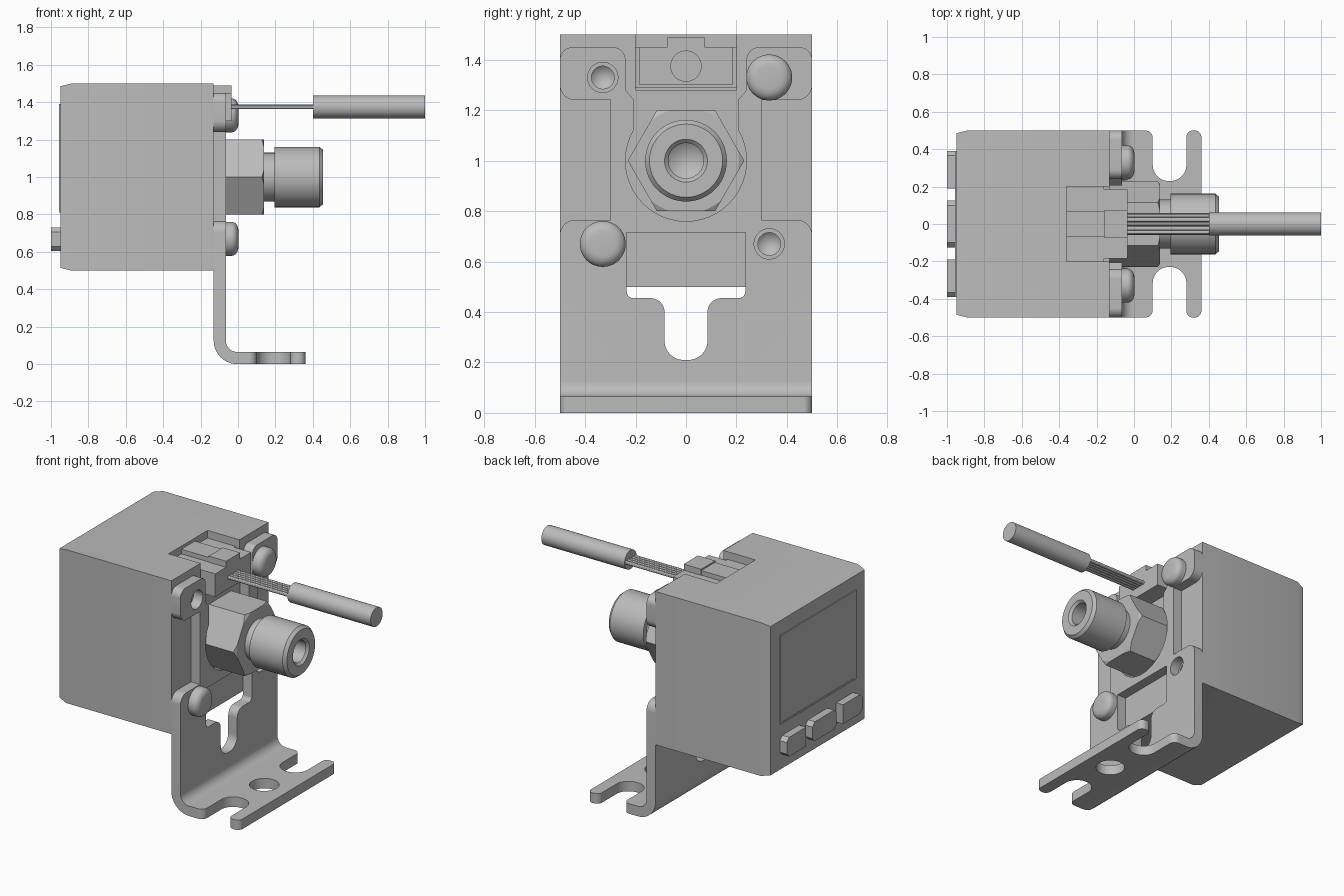
import bpy, bmesh, math
from mathutils import Vector

cube = bpy.data.objects.get("Cube")
if cube:
    bpy.data.objects.remove(cube, do_unlink=True)

grey = bpy.data.materials.new("plain_grey")
grey.use_nodes = True
grey.diffuse_color = (0.5, 0.5, 0.5, 1)
grey.node_tree.nodes["Principled BSDF"].inputs["Base Color"].default_value = (0.5, 0.5, 0.5, 1)


def finish(name, bm):
    bmesh.ops.remove_doubles(bm, verts=bm.verts, dist=1e-5)
    bmesh.ops.recalc_face_normals(bm, faces=bm.faces)
    mesh = bpy.data.meshes.new(name)
    bm.to_mesh(mesh)
    bm.free()
    mesh.materials.append(grey)
    ob = bpy.data.objects.new(name, mesh)
    bpy.context.collection.objects.link(ob)
    return ob


def rounded(corners, steps=8):
    """Corners are (u, v) or (u, v, radius)."""
    out = []
    for i, c in enumerate(corners):
        p = Vector(c[:2])
        if len(c) < 3:
            out.append(p)
            continue
        da = (Vector(corners[i - 1][:2]) - p).normalized()
        db = (Vector(corners[(i + 1) % len(corners)][:2]) - p).normalized()
        half = da.angle(db) / 2
        t = c[2] / math.tan(half)
        centre = p + (da + db).normalized() * c[2] / math.sin(half)
        va, vb = p + da * t - centre, p + db * t - centre
        for k in range(steps + 1):
            out.append(centre + va.lerp(vb, k / steps).normalized() * c[2])
    return out


def prism(name, axis, corners, lo, hi):
    """Extrude an outline along an axis."""
    place = {"X": lambda u, v, w: (w, u, v),
             "Y": lambda u, v, w: (u, w, v),
             "Z": lambda u, v, w: (u, v, w)}[axis]
    bm = bmesh.new()
    pts = rounded(corners)
    a, b = [[bm.verts.new(place(p.x, p.y, w)) for p in pts] for w in (lo, hi)]
    bm.faces.new(a)
    bm.faces.new(b)
    for i in range(len(pts)):
        bm.faces.new((a[i - 1], a[i], b[i], b[i - 1]))
    return finish(name, bm)


def box(name, x, y, z):
    return prism(name, "X", [(y[0], z[0]), (y[1], z[0]), (y[1], z[1]), (y[0], z[1])], *x)


def turn(name, profile, y=0, z=1, sides=48):
    """Lathe (x, radius) pairs about a line parallel to x."""
    bm = bmesh.new()
    rings = []
    for x, r in profile:
        ring = []
        for k in range(sides):
            a = math.tau * k / sides
            ring.append(bm.verts.new((x, y + r * math.cos(a), z + r * math.sin(a))))
        rings.append(ring)
    for a, b in zip(rings, rings[1:]):
        for i in range(sides):
            bm.faces.new((a[i - 1], a[i], b[i], b[i - 1]))
    for ring in (rings[0], rings[-1]):
        if (ring[0].co - ring[sides // 2].co).length > 1e-4:
            bm.faces.new(ring)
    return finish(name, bm)


def combine(ob, tool, op="DIFFERENCE"):
    mod = ob.modifiers.new("cut", "BOOLEAN")
    mod.operation, mod.object, mod.solver = op, tool, "EXACT"
    bpy.context.view_layer.update()
    dg = bpy.context.evaluated_depsgraph_get()
    mesh = bpy.data.meshes.new_from_object(ob.evaluated_get(dg))
    ob.modifiers.clear()
    ob.data = mesh
    bpy.data.objects.remove(tool, do_unlink=True)


def mirrored(half, axis):
    """Append the half outline reflected, in reverse order."""
    flip = [(-c[0], *c[1:]) if axis == 0 else (c[0], -c[1], *c[2:]) for c in half]
    return half + flip[::-1]


# Sensor housing with tapered front edge
bm = bmesh.new()
loops = []
for x, s in ((-0.95, 0.485), (-0.89, 0.5), (-0.13, 0.5)):
    loops.append([bm.verts.new((x, s * a, 1 + s * b)) for a, b in ((-1, -1), (1, -1), (1, 1), (-1, 1))])
bm.faces.new(loops[0])
bm.faces.new(loops[-1])
for a, b in zip(loops, loops[1:]):
    for i in range(4):
        bm.faces.new((a[i - 1], a[i], b[i], b[i - 1]))
housing = finish("housing", bm)
combine(housing, box("socket_cut", (-0.36, 0), (-0.2, 0.2), (1.28, 1.6)))
holes = [(-0.33, 1.33), (0.33, 0.67)]
for y, z in holes:
    combine(housing, turn("hole_cut", [(-0.24, 0), (-0.2, 0.045), (-0.1, 0.045)], y, z))

# Display and buttons
display = box("display", (-0.956, -0.94), (-0.39, 0.39), (0.81, 1.39))
combine(display, box("display_cut", (-1, -0.953), (-0.378, 0.378), (0.822, 1.378)))
z0, z1, c = 0.605, 0.73, 0.025
for side in (-1, 1):
    prism("side_button", "X", [(side * 0.19, z0), (side * (0.39 - c), z0), (side * 0.39, z0 + c),
                               (side * 0.39, z1 - c), (side * (0.39 - c), z1), (side * 0.19, z1)], -1, -0.94)
prism("middle_button", "X", mirrored([(0.125 - c, z0), (0.125, z0 + c), (0.125, z1 - c),
                                      (0.125 - c, z1)], 0), -1, -0.94)

# Bent mounting bracket: side profile trimmed by back and base outlines
bracket = prism("bracket", "Y", [(-0.13, 1.6), (-0.13, 0, 0.125), (0.4, 0), (0.4, 0.065),
                                 (-0.065, 0.065, 0.06), (-0.065, 1.6)], -0.6, 0.6)
back = [(0.5, -0.1), (0.5, 0.765, 0.06), (0.3, 0.765), (0.3, 1.24), (0.5, 1.24, 0.06),
        (0.5, 1.45, 0.05), (0.24, 1.45, 0.05), (0.24, 1.28), (0.206, 1.24), (0.206, 1)]
combine(bracket, prism("back_outline", "X", mirrored(back, 0), -1, 1), "INTERSECT")
base = [(-0.3, 0.6), (0.02, 0.6), (0.02, 0.5), (0.1, 0.5, 0.04), (0.1, 0.23, 0.085), (0.28, 0.23, 0.085),
        (0.28, 0.5, 0.035), (0.36, 0.5, 0.035)]
combine(bracket, prism("base_outline", "Z", mirrored(base, 1), -1, 2), "INTERSECT")
key = [(0.235, 0.715), (0.235, 0.455, 0.025), (0.085, 0.455, 0.055), (0.085, 0.21, 0.075)]
combine(bracket, prism("keyhole_cut", "X", mirrored(key, 0), -0.3, 0.05))
combine(bracket, turn("port_cut", [(-0.3, 0.24), (0.05, 0.24)]))
for y, z in holes:
    combine(bracket, turn("hole_cut", [(-0.3, 0.06), (0, 0.06)], y, z))
r = 0.088
combine(bracket, prism("base_hole_cut", "Z", [(0.19 + r * a, r * b, r * 0.99) for a, b in
                                              ((-1, -1), (1, -1), (1, 1), (-1, 1))], -0.1, 0.2))

# Domed screws
for y, z in ((0.33, 1.33), (-0.33, 0.67)):
    dome = [(-0.035 + 0.037 * math.sin(a * math.pi / 16), 0.045 + 0.046 * math.cos(a * math.pi / 16))
            for a in range(9)]
    turn("screw", [(-0.066, 0.091)] + dome + [(0.004, 0)], y, z)

# Hexagonal pressure fitting with bored spigot
hexagon = [(0.231 * math.cos(k * math.pi / 3), 1 + 0.231 * math.sin(k * math.pi / 3)) for k in range(6)]
nut = prism("hex_nut", "X", hexagon, -0.13, 0.14)
combine(nut, turn("nut_chamfer", [(-0.2, 0.3), (0.125, 0.235), (0.14, 0.21)]), "INTERSECT")
turn("spigot", [(0.12, 0.13), (0.195, 0.13), (0.195, 0.162), (0.435, 0.162), (0.455, 0.145),
                (0.455, 0.085), (0.44, 0.07), (0.25, 0.07), (0.2, 0)])

# Plug, socket, wires and cable
box("socket", (-0.36, -0.16), (-0.2, 0.2), (1.29, 1.45))
box("socket_ridge", (-0.36, -0.16), (-0.07, 0.07), (1.44, 1.48))
prism("plug", "X", mirrored([(0.185, 1.3), (0.185, 1.45), (0.073, 1.45), (0.073, 1.49)], 0), -0.16, -0.035)
for k in range(-2, 3):
    turn("wire", [(-0.04, 0.012), (0.41, 0.012)], k * 0.023, 1.375, 12)
turn("cable", [(0.4, 0.062), (1, 0.062)], 0, 1.375, 32)

# Smooth curved surfaces, keep edges sharp
for ob in bpy.context.scene.objects:
    if ob.type == "MESH":
        bpy.ops.object.select_all(action="DESELECT")
        ob.select_set(True)
        bpy.context.view_layer.objects.active = ob
        bpy.ops.object.shade_smooth_by_angle(angle=math.radians(30))
